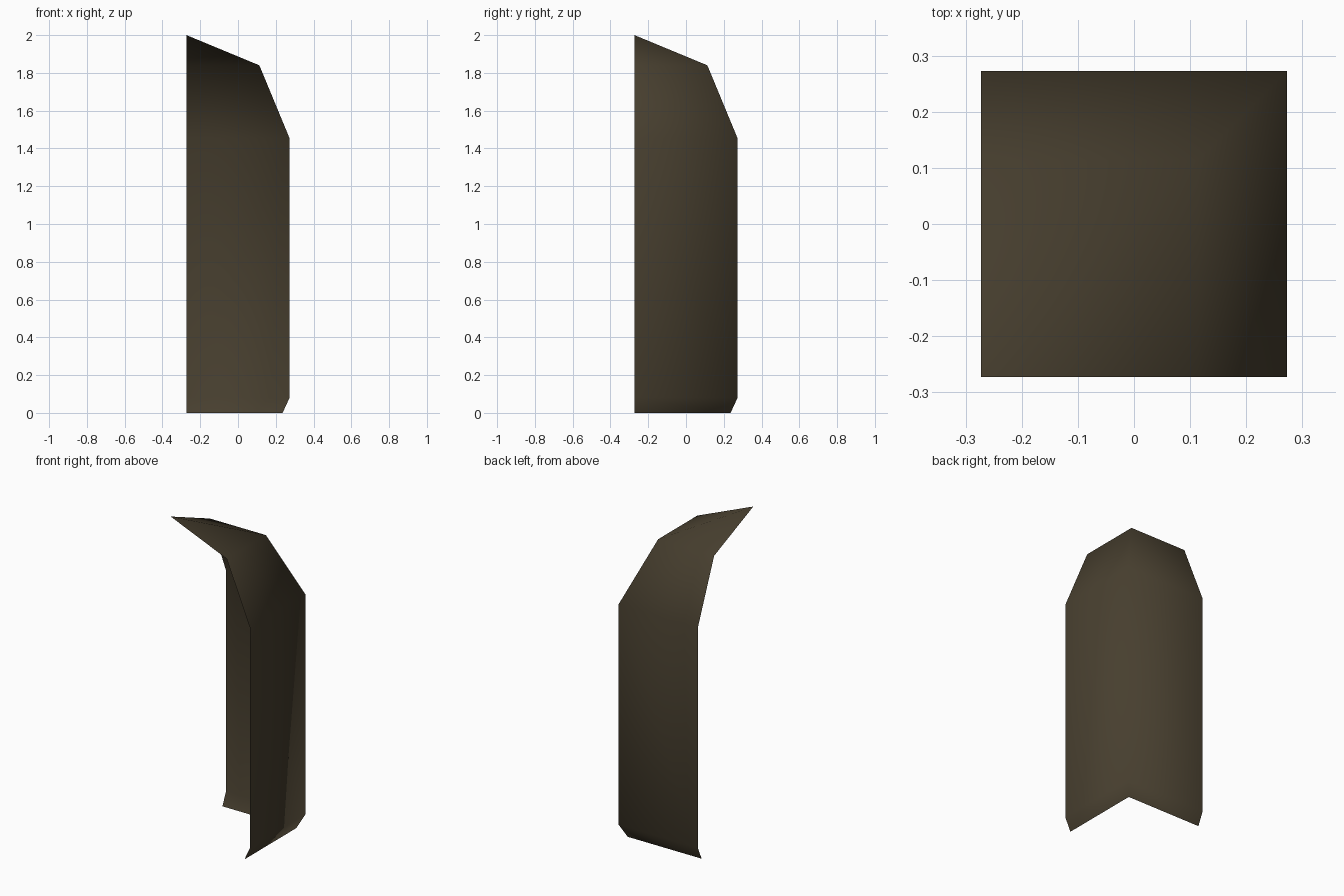
import bpy, bmesh, math

if "Cube" in bpy.data.objects:
    bpy.data.objects.remove(bpy.data.objects["Cube"])

R = 0.546          # wall width and rounding radius
H = R / 2
S = R * math.sin(math.pi / 4)

# profile from crown to foot: (outward position, height)
profile = [(-H, 2.0), (-H + S, 2.0 - R + S), (H, 2.0 - R), (H, 0.08), (0.236, 0.0)]

# mitred corner shell: the profile swept along both walls, meeting on the diagonal
bm = bmesh.new()
corner = [bm.verts.new((p, p, z)) for p, z in profile]
end_x = [corner[0]] + [bm.verts.new((p, -H, z)) for p, z in profile[1:]]
end_y = [corner[0]] + [bm.verts.new((-H, p, z)) for p, z in profile[1:]]


def strip(a, b):
    for i in range(len(a) - 1):
        loop = [a[i], a[i + 1], b[i + 1], b[i]]
        bm.faces.new(list(dict.fromkeys(loop)))   # crown collapses to a triangle


strip(end_x, corner)
strip(corner, end_y)
for f in bm.faces:
    f.smooth = True
bm.normal_update()

mesh = bpy.data.meshes.new("corner_shell")
bm.to_mesh(mesh)
bm.free()

# single dark olive brown colour
mat = bpy.data.materials.new("dark olive brown")
mat.diffuse_color = (0.063, 0.049, 0.028, 1)
mat.use_nodes = True
mat.node_tree.nodes["Principled BSDF"].inputs["Base Color"].default_value = mat.diffuse_color
mesh.materials.append(mat)
shell = bpy.data.objects.new("corner_shell", mesh)
bpy.context.collection.objects.link(shell)
